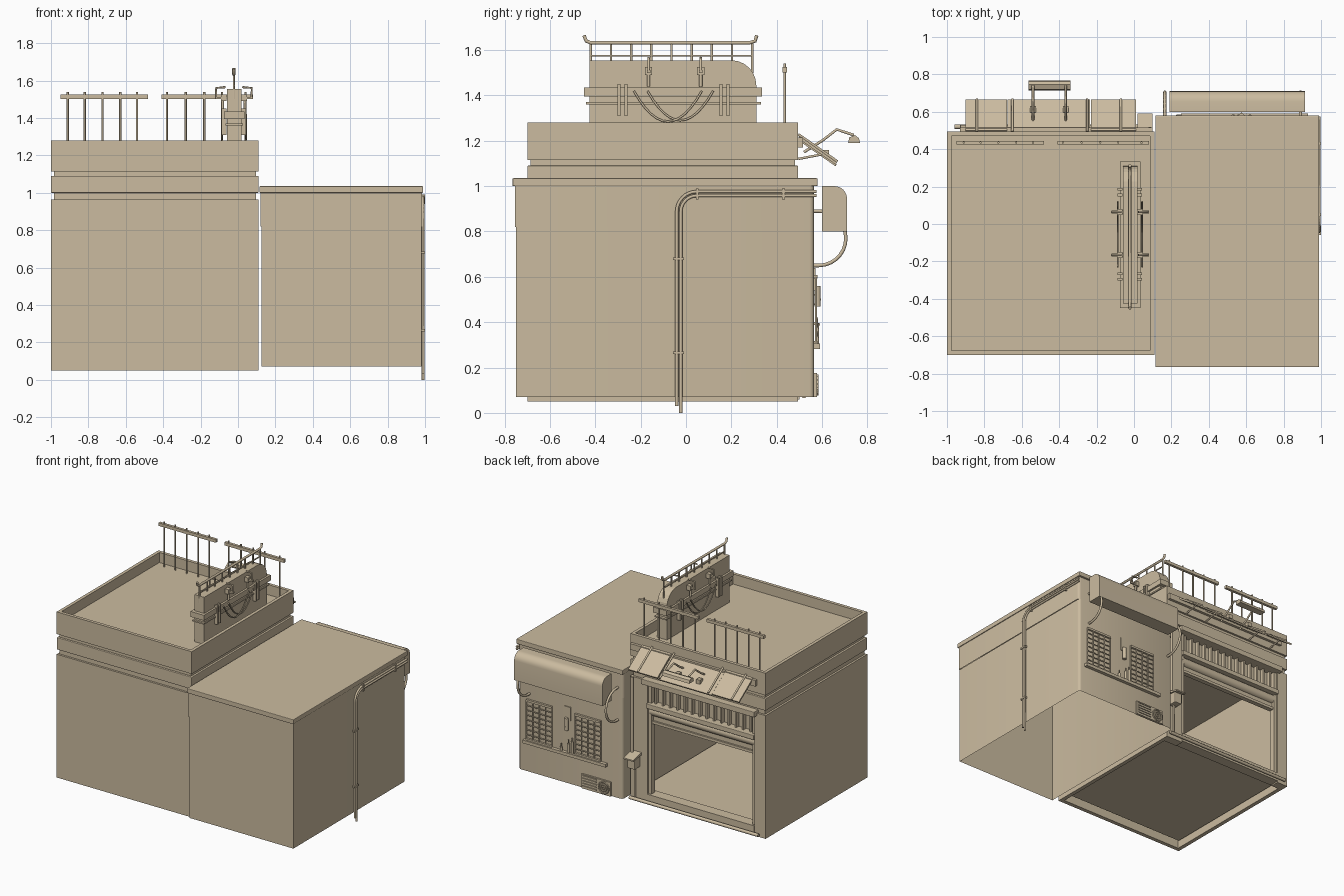
import bpy, bmesh, math
from mathutils import Vector

cube = bpy.data.objects.get("Cube")
if cube:
    bpy.data.objects.remove(cube, do_unlink=True)

TAN = (0.60, 0.50, 0.35, 1)
plaster = bpy.data.materials.new("tan plaster")
plaster.use_nodes = True
plaster.diffuse_color = TAN
plaster.node_tree.nodes["Principled BSDF"].inputs["Base Color"].default_value = TAN


def finish(name, bm):
    bmesh.ops.recalc_face_normals(bm, faces=bm.faces)
    mesh = bpy.data.meshes.new(name)
    bm.to_mesh(mesh)
    bm.free()
    mesh.materials.append(plaster)
    obj = bpy.data.objects.new(name, mesh)
    bpy.context.collection.objects.link(obj)
    return obj


def box(name, x, y, z, bevel=0):
    """Box from (min, max) ranges."""
    bm = bmesh.new()
    bmesh.ops.create_cube(bm, size=1)
    for v in bm.verts:
        v.co = [r[0] + (c + 0.5) * (r[1] - r[0]) for c, r in zip(v.co, (x, y, z))]
    obj = finish(name, bm)
    if bevel:
        mod = obj.modifiers.new("bevel", 'BEVEL')
        mod.width, mod.segments = bevel, 2
    return obj


def tube(name, points, radius, cyclic=False, sides=1):
    """Round pipe along a path."""
    curve = bpy.data.curves.new(name, 'CURVE')
    curve.dimensions = '3D'
    curve.bevel_depth, curve.bevel_resolution = radius, sides
    curve.use_fill_caps = True
    spline = curve.splines.new('POLY')
    spline.points.add(len(points) - 1)
    for p, co in zip(spline.points, points):
        p.co = (*co, 1)
    spline.use_cyclic_u = cyclic
    curve.materials.append(plaster)
    obj = bpy.data.objects.new(name, curve)
    bpy.context.collection.objects.link(obj)
    return obj


def extrude(name, profile, x0, x1):
    """Extrude a (y, z) profile along x."""
    bm = bmesh.new()
    face = bm.faces.new([bm.verts.new((x0, y, z)) for y, z in profile])
    geo = bmesh.ops.extrude_face_region(bm, geom=[face])
    for v in geo["geom"]:
        if isinstance(v, bmesh.types.BMVert):
            v.co.x = x1
    return finish(name, bm)


def arc(cy, cz, r, a0, a1, n=10):
    angles = [math.radians(a0 + (a1 - a0) * i / n) for i in range(n + 1)]
    return [(cy + r * math.cos(a), cz + r * math.sin(a)) for a in angles]


# Shop: hollow body open on the back side
X, Y, BODY = (-1, 0.11), (-0.70, 0.495), (0.05, 0.965)
box("shop_front_wall", X, (-0.70, -0.67), BODY)
box("shop_right_wall", (-1, -0.97), Y, BODY)
box("shop_left_wall", (0.08, 0.11), Y, BODY)
box("shop_right_pillar", (-1, -0.91), (0.43, 0.495), BODY)
box("shop_left_pillar", (-0.03, 0.11), (0.43, 0.495), BODY)
box("shop_floor", (-0.95, 0.06), (-0.64, 0.46), (0.09, 0.12))
box("shop_door_sill", (-0.91, -0.03), (0.42, 0.50), (0.06, 0.125))
tube("shop_step_rail", [(-0.96, 0.52, 0.075), (0.10, 0.52, 0.075)], 0.012)
box("shop_neck", (-0.985, 0.095), (-0.685, 0.48), (0.955, 1.16))
box("shop_middle_band", X, Y, (1.00, 1.09), 0.004)

# Parapet with sunken roof
parapet = box("shop_parapet", X, Y, (1.115, 1.28))
bm = bmesh.new()
bm.from_mesh(parapet.data)
top = max(bm.faces, key=lambda f: f.calc_center_median().z)
bmesh.ops.inset_individual(bm, faces=[top], thickness=0.034)
well = bmesh.ops.extrude_face_region(bm, geom=[top])
for v in well["geom"]:
    if isinstance(v, bmesh.types.BMVert):
        v.co.z = 1.205
bmesh.ops.delete(bm, geom=[top], context='FACES')
bm.to_mesh(parapet.data)
bm.free()

# Shop front: frame, transom bars, shutter
box("door_frame_right", (-0.91, -0.885), (0.44, 0.485), (0.12, 0.96))
box("door_frame_left", (-0.055, -0.03), (0.44, 0.485), (0.12, 0.96))
box("transom_back", (-0.90, -0.04), (0.43, 0.445), (0.76, 0.96))
box("transom_top", (-0.93, 0.0), (0.44, 0.53), (0.945, 0.985), 0.004)
box("transom_beam", (-0.91, -0.03), (0.44, 0.51), (0.765, 0.80), 0.004)
for i in range(14):
    cx = -0.86 + i * 0.06
    box("transom_bar", (cx - 0.006, cx + 0.006), (0.445, 0.475), (0.80, 0.945))
tube("shutter_roll", [(-0.90, 0.455, 0.735), (-0.04, 0.455, 0.735)], 0.035, sides=4)
box("shutter_curtain", (-0.885, -0.055), (0.45, 0.462), (0.66, 0.74))
box("shutter_bottom_bar", (-0.885, -0.055), (0.44, 0.475), (0.645, 0.665))

# Sloping canopy with brackets, and sign lamp
box("canopy_rail", (-0.93, 0.10), (0.49, 0.515), (1.17, 1.215))
for x0, x1, drop in ((-0.90, -0.68, 0), (-0.675, -0.235, -0.008), (-0.23, 0.01, 0)):
    extrude("canopy_sheet", [(0.50, 1.222 + drop), (0.665, 1.105 + drop),
                             (0.66, 1.095 + drop), (0.495, 1.21 + drop)], x0, x1)
for cx in (-0.84, -0.65, -0.25, -0.07):
    tube("canopy_bracket", [(cx, 0.495, 1.228), (cx, 0.668, 1.108)], 0.007)
    tube("canopy_strut", [(cx, 0.495, 1.12), (cx, 0.60, 1.14)], 0.006)
for cx in (-0.54, -0.365):
    tube("lamp_arm", [(cx, 0.52, 1.15), (cx, 0.60, 1.20), (cx, 0.665, 1.25), (cx, 0.74, 1.225)], 0.007)
    box("lamp_arm_foot", (cx - 0.015, cx + 0.015), (0.595, 0.63), (1.13, 1.16))
extrude("lamp_shade", [(0.715, 1.19), (0.72, 1.215), (0.745, 1.225), (0.762, 1.212), (0.768, 1.19)],
        -0.565, -0.34)

# Roof railings
for x0, x1, posts in ((-0.95, -0.48, (-0.91, -0.82, -0.725, -0.63, -0.54)),
                      (-0.41, 0.08, (-0.38, -0.28, -0.18, -0.085, 0.04))):
    box("railing_bar", (x0, x1), (0.425, 0.445), (1.502, 1.525))
    for px in posts:
        tube("railing_post", [(px, 0.435, 1.20), (px, 0.435, 1.54)], 0.006)

# Rooftop sign board with ledges and top rack
corner = arc(0.20, 1.445, 0.11, 0, 90, 6)
extrude("sign_board", [(-0.425, 1.20), (0.31, 1.20)] + corner + [(-0.425, 1.555)], -0.06, 0.02)
box("sign_ledge", (-0.075, 0.035), (-0.45, 0.335), (1.395, 1.435))
box("sign_lower_ledge", (-0.068, 0.028), (-0.44, 0.33), (1.36, 1.37))
MID = -0.022
tube("rack_top_bar", [(MID, -0.45, 1.665), (MID, -0.44, 1.64), (MID, -0.42, 1.632), (MID, 0.28, 1.632),
                      (MID, 0.305, 1.64), (MID, 0.312, 1.665)], 0.009)
tube("rack_lower_bar", [(MID, -0.425, 1.575), (MID, 0.29, 1.575)], 0.005)
for i in range(9):
    py = -0.42 + i * 0.089
    tube("rack_post", [(MID, py, 1.5), (MID, py, 1.632)], 0.006)
for py in (-0.165, 0.065):
    box("sign_cross_arm", (-0.12, 0.08), (py - 0.008, py + 0.008), (1.50, 1.512))
    for side in (-1, 1):
        px = MID + side * 0.095
        tube("sign_arm_hook", [(px, py, 1.50), (px, py, 1.56), (px - side * 0.05, py, 1.565)], 0.006)
        box("sign_spotlight", sorted((MID + side * 0.04, MID + side * 0.07)),
            (py - 0.016, py + 0.016), (1.49, 1.525))
        tube("spotlight_stem", [(MID + side * 0.06, py, 1.49), (MID + side * 0.06, py, 1.44)], 0.008)
for side in (-1, 1):
    px = MID + side * 0.065
    for y0, y1, low in ((-0.23, 0.07, 1.285), (-0.17, 0.12, 1.29)):
        path = []
        for i in range(13):
            t = i / 6 - 1
            path.append((px, (y0 + y1) / 2 + t * (y1 - y0) / 2, low + (1.42 - low) * t * t))
        tube("sign_cable", path, 0.005)
    for py in (-0.28, 0.17):
        for off in (-0.015, 0.015):
            box("sign_clamp", sorted((MID + side * 0.04, px)), (py + off - 0.007, py + off + 0.007), (1.31, 1.45))

# Annex: open-bottomed body, upper band and roof slab
for name, grow, z in (("annex_body", 0, (0.07, 0.82)), ("annex_upper_band", 0.004, (0.82, 1.0))):
    annex = box(name, (0.125 - grow, 0.98 + grow), (-0.75 - grow, 0.565), z)
    bm = bmesh.new()
    bm.from_mesh(annex.data)
    ends = [f for f in bm.faces if abs(f.normal.z) > 0.9]
    bmesh.ops.delete(bm, geom=ends, context='FACES')
    posts = [e for e in bm.edges if e.verts[0].co.y > 0 and e.verts[1].co.y > 0
             and abs(e.verts[0].co.z - e.verts[1].co.z) > 0.1]
    bmesh.ops.bevel(bm, geom=posts, offset=0.02, segments=3, affect='EDGES', profile=0.5)
    bm.to_mesh(annex.data)
    bm.free()
box("annex_roof", (0.115, 0.99), (-0.765, 0.58), (1.0, 1.035), 0.004)

# Awning roll with bent support pipes
extrude("awning", [(0.60, 0.80), (0.60, 1.0)] + arc(0.655, 0.945, 0.055, 90, 0, 6)[0:] + [(0.71, 0.80)], 0.19, 0.915)
for ax in (0.165, 0.89):
    bend = [(ax, y, z) for y, z in arc(0.585, 0.77, 0.12, 90, -90, 14)]
    tube("awning_pipe", [(ax, 0.56, 0.89)] + bend + [(ax, 0.56, 0.65)], 0.009)

# Barred windows and long sill
for x0, x1 in ((0.30, 0.51), (0.70, 0.91)):
    for z in (0.31, 0.60):
        box("window_frame_rail", (x0, x1), (0.56, 0.58), (z - 0.008, z + 0.008))
    for i in range(5):
        px = x0 + i * (x1 - x0) / 4
        tube("window_upright", [(px, 0.573, 0.31), (px, 0.573, 0.60)], 0.005)
    for i in range(1, 8):
        z = 0.31 + i * 0.036
        tube("window_bar", [(x0, 0.572, z), (x1, 0.572, z)], 0.004)
box("window_sill", (0.25, 0.93), (0.56, 0.59), (0.282, 0.305))
for bx, h in ((0.56, 0.07), (0.53, 0.09), (0.62, 0.03)):
    tube("sill_bottle", [(bx, 0.578, 0.305), (bx, 0.578, 0.305 + h)], 0.010)
    tube("bottle_neck", [(bx, 0.578, 0.305 + h), (bx, 0.578, 0.33 + h)], 0.004)

# Wall lantern
box("lantern_plate", (0.55, 0.60), (0.56, 0.572), (0.54, 0.64))
tube("lantern_body", [(0.575, 0.58, 0.47), (0.575, 0.58, 0.56)], 0.016)
tube("lantern_ring", [(0.575, y, z) for y, z in arc(0.57, 0.50, 0.022, 0, 360, 12)][:-1], 0.004, True)

# Cooling unit with grille and fan
box("cooler_body", (0.215, 0.455), (0.56, 0.578), (0.07, 0.175))
for i in range(5):
    z = 0.085 + i * 0.019
    box("cooler_slat", (0.33, 0.445), (0.578, 0.585), (z, z + 0.008))
for r in (0.042, 0.025, 0.01):
    ring = [(0.27 + a, 0.58, b) for a, b in arc(0, 0.122, r, 0, 360, 16)][:-1]
    tube("cooler_fan_ring", ring, 0.005, True)

# Meter box and conduit on the shop corner
box("meter_box", (0.03, 0.09), (0.49, 0.56), (0.31, 0.40), 0.006)
extrude("meter_hood", [(0.49, 0.42), (0.59, 0.395), (0.59, 0.385), (0.49, 0.40)], 0.02, 0.10)
tube("meter_conduit", [(0.085, 0.51, 0.40), (0.085, 0.51, 0.97)], 0.011)
tube("meter_drop", [(0.06, 0.51, 0.31), (0.06, 0.51, 0.08)], 0.007)

# Twin drain pipes on the left wall with clamps
for off, low in ((0, 0.03), (0.018, 0.0)):
    r = 0.085 - off
    bend = [(0.989, y, z) for y, z in arc(0.048, 0.887, r + 0.004, 180, 90, 8)]
    y = bend[0][1]
    tube("drain_pipe", [(0.989, y, low)] + bend + [(0.989, 0.575, bend[-1][2])], 0.008)
for z in (0.265, 0.68):
    box("pipe_clamp", (0.975, 0.999), (-0.058, -0.008), (z - 0.006, z + 0.006))
for y in (0.05, 0.43):
    box("pipe_clamp", (0.975, 0.999), (y - 0.006, y + 0.006), (0.94, 0.99))

# Smooth the round parts
bpy.ops.object.select_all(action='DESELECT')
for obj in bpy.context.collection.objects:
    if obj.type == 'MESH' and obj.name.startswith(("awning", "annex_body", "annex_upper", "lamp_shade")):
        obj.select_set(True)
        bpy.context.view_layer.objects.active = obj
bpy.ops.object.shade_smooth_by_angle(angle=math.radians(35))
